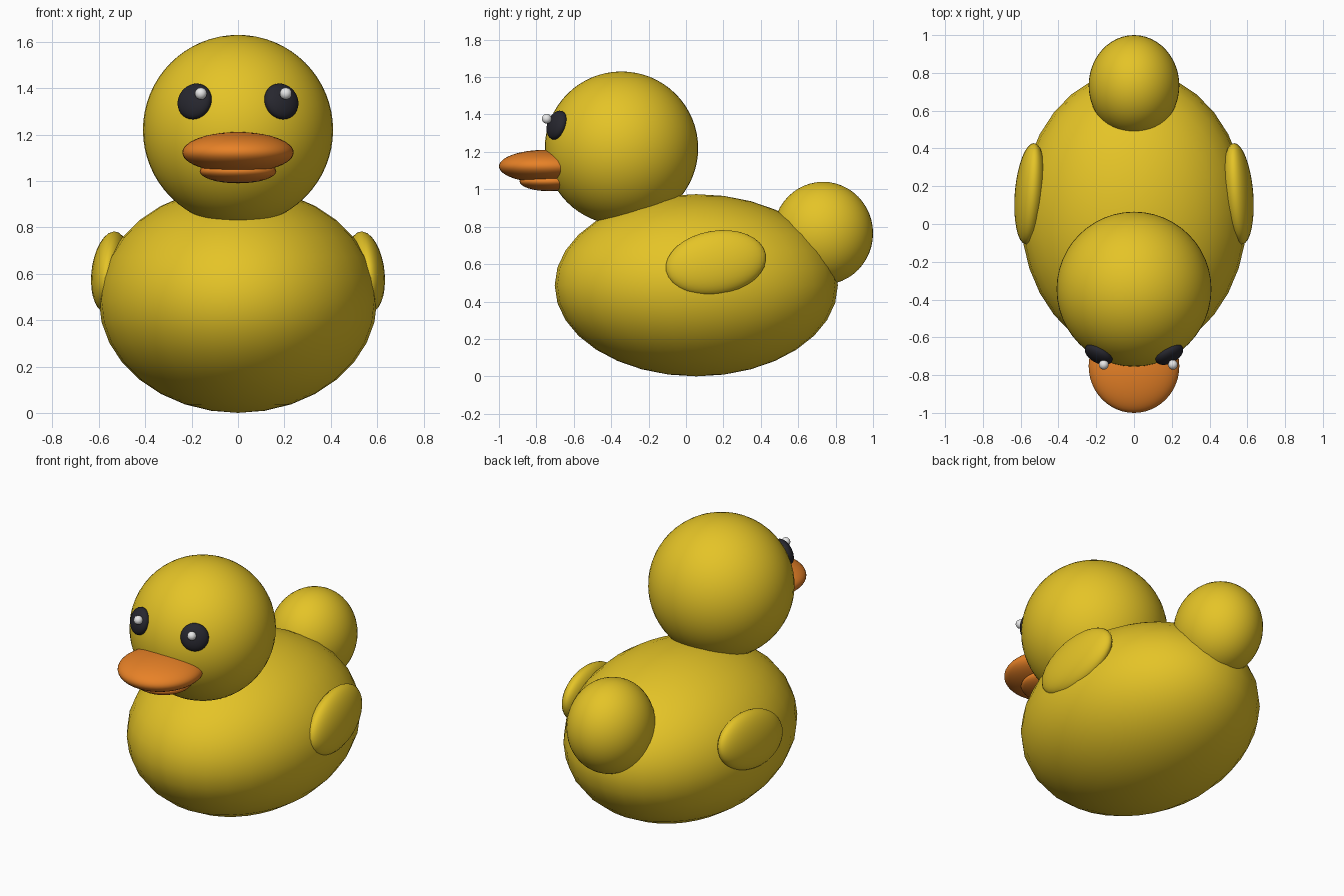
import bpy
from mathutils import Vector, Euler, Quaternion

cube = bpy.data.objects.get("Cube")
if cube:
    bpy.data.objects.remove(cube, do_unlink=True)


def material(name, color):
    mat = bpy.data.materials.new(name)
    mat.use_nodes = True
    rgba = (*color, 1.0)
    mat.diffuse_color = rgba
    mat.node_tree.nodes["Principled BSDF"].inputs["Base Color"].default_value = rgba
    return mat


yellow = material("yellow", (0.78, 0.55, 0.02))
orange = material("orange", (0.8, 0.22, 0.02))
black = material("soft black", (0.02, 0.02, 0.028))
white = material("white", (0.9, 0.9, 0.9))


def ellipsoid(name, mat, center, radii, rotation=None, segments=32, rings=16):
    """Smooth ellipsoid with the given centre, half sizes and rotation."""
    bpy.ops.mesh.primitive_uv_sphere_add(segments=segments, ring_count=rings, radius=1)
    obj = bpy.context.object
    obj.name = name
    obj.data.name = name
    obj.location = center
    obj.scale = radii
    obj.rotation_mode = 'QUATERNION'
    obj.rotation_quaternion = rotation or Quaternion()
    obj.data.materials.append(mat)
    bpy.ops.object.shade_smooth()
    return obj


# Body, head and tail
head_center = Vector((0, -0.345, 1.22))
ellipsoid("body", yellow, (0, 0.055, 0.487), (0.6, 0.757, 0.487))
ellipsoid("head", yellow, head_center, (0.41, 0.41, 0.41), segments=48, rings=32)
ellipsoid("tail", yellow, (0, 0.733, 0.765), (0.24, 0.267, 0.275), segments=48, rings=24)

# Bill
ellipsoid("upper_bill", orange, (0, -0.752, 1.123), (0.24, 0.248, 0.088), segments=48, rings=24)
ellipsoid("lower_bill", orange, (0, -0.73, 1.042), (0.165, 0.16, 0.052))

for side, label in ((1, "left"), (-1, "right")):
    # Wings lean inward and rise toward the tail
    lean = Euler((0.17, -0.1 * side, 0.07 * side)).to_quaternion()
    ellipsoid(label + "_wing", yellow, (0.55 * side, 0.16, 0.607),
              (0.08, 0.272, 0.172), lean)

    # Flattened eyes lie on the head surface
    eye = Vector((0.187 * side, -0.69, 1.343))
    facing = (eye - head_center).to_track_quat('Z', 'Y')
    ellipsoid(label + "_eye", black, eye, (0.08, 0.08, 0.042), facing)

    # Eye glints, both shifted to the same side
    ellipsoid(label + "_glint", white, (0.183 * side + 0.023, -0.745, 1.377),
              (0.026, 0.026, 0.026), segments=16, rings=10)
